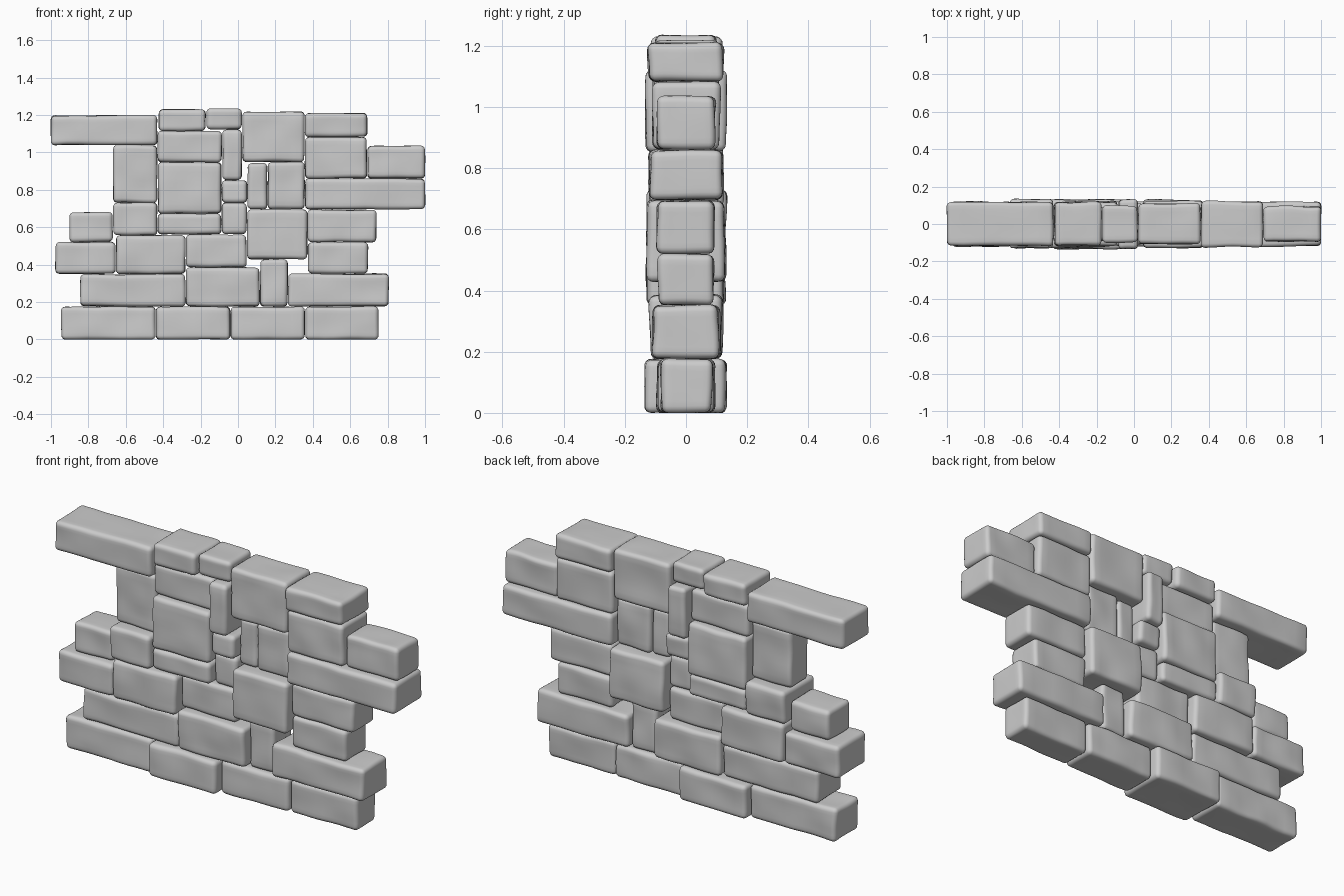
import bpy, bmesh
from mathutils import Vector, noise

if "Cube" in bpy.data.objects:
    bpy.data.objects.remove(bpy.data.objects["Cube"])

ROUND = 0.022   # edge radius of the worn stones
JOINT = 0.002   # half the gap between neighbours
N = 12          # grid cells per side of each stone

# Courses run left to right from a start x; each stone is (right end, top, half depth)
COURSES = [
    ("base", -.946, [(-.44, .175, .10), (-.04, .175, .131), (.358, .175, .093), (.752, .175, .082)]),
    ("second", -.844, [(-.28, .349, .103), (.117, .386, .117), (.267, .428, .08), (.808, .351, .108)]),
    ("third", -.977, [(-.653, .52, .12), (-.28, .556, .127), (.047, .561, .085),
                      (.372, .695, .128), (.697, .52, .089)]),
    ("fourth", -.902, [(-.668, .68, .092), (-.43, .73, .128), (-.088, .672, .113), (.048, .73, .08)]),
    ("fourth_right", .37, [(.742, .692, .093)]),
    ("fifth", -.67, [(-.43, 1.038, .075), (-.087, .946, .118), (.05, .852, .105),
                     (.158, .943, .065), (.358, .948, .075), (1.002, .86, .118)]),
    ("sixth", -1.002, [(-.43, 1.198, .117), (-.085, 1.113, .092), (.022, 1.123, .132),
                       (.357, 1.218, .106), (.69, 1.082, .108), (1.002, 1.035, .094)]),
    ("cap", -.425, [(-.172, 1.23, .117), (.021, 1.235, .097)]),
    ("cap_right", .357, [(.692, 1.21, .122)]),
]


def spread(t, half):
    """Even grid position (-1..1) to a position with two cells inside each rounded edge."""
    k = round((t + 1) / 2 * N)
    flat = half - ROUND
    offs = {0: -half, 1: -flat - ROUND * .41, N - 1: flat + ROUND * .41, N: half}
    return offs.get(k, flat * ((k - 2) / (N - 4) * 2 - 1))


def make_stone(name, x0, x1, z0, z1, depth, seed):
    half = Vector(((x1 - x0) / 2 - JOINT, depth, (z1 - z0) / 2))
    centre = Vector(((x0 + x1) / 2, 0, (z0 + z1) / 2))
    bm = bmesh.new()
    bmesh.ops.create_cube(bm, size=2)
    bmesh.ops.subdivide_edges(bm, edges=bm.edges[:], cuts=N - 1, use_grid_fill=True)
    shift = Vector((seed * 3.7, seed * 1.9, seed * 5.3))
    for v in bm.verts:
        p = Vector([spread(v.co[i], half[i]) for i in range(3)])
        # round the edges and corners
        inner = Vector([max(-half[i] + ROUND, min(half[i] - ROUND, p[i])) for i in range(3)])
        p = inner + (p - inner).normalized() * ROUND
        # gentle worn waviness
        w = noise.noise_vector((p + centre) * 7 + shift)
        p += Vector((w.x * .004, w.y * .009, w.z * .005))
        p.z = max(p.z, -centre.z)
        v.co = p
    for f in bm.faces:
        f.smooth = True
    bmesh.ops.recalc_face_normals(bm, faces=bm.faces[:])
    mesh = bpy.data.meshes.new(name)
    bm.to_mesh(mesh)
    bm.free()
    ob = bpy.data.objects.new(name, mesh)
    ob.location = centre
    bpy.context.collection.objects.link(ob)


# Lay the wall: every stone rests on the highest earlier stone beneath it
laid = []
for course, x0, stones in COURSES:
    row = []
    for i, (x1, top, depth) in enumerate(stones, 1):
        z0 = max([t for a, b, t in laid if min(b, x1) - max(a, x0) > .01], default=0)
        z0 += JOINT if z0 else 0
        make_stone(f"{course}_stone_{i}", x0, x1, z0, top, depth, len(laid) + len(row) + 1)
        row.append((x0, x1, top))
        x0 = x1
    laid += row
